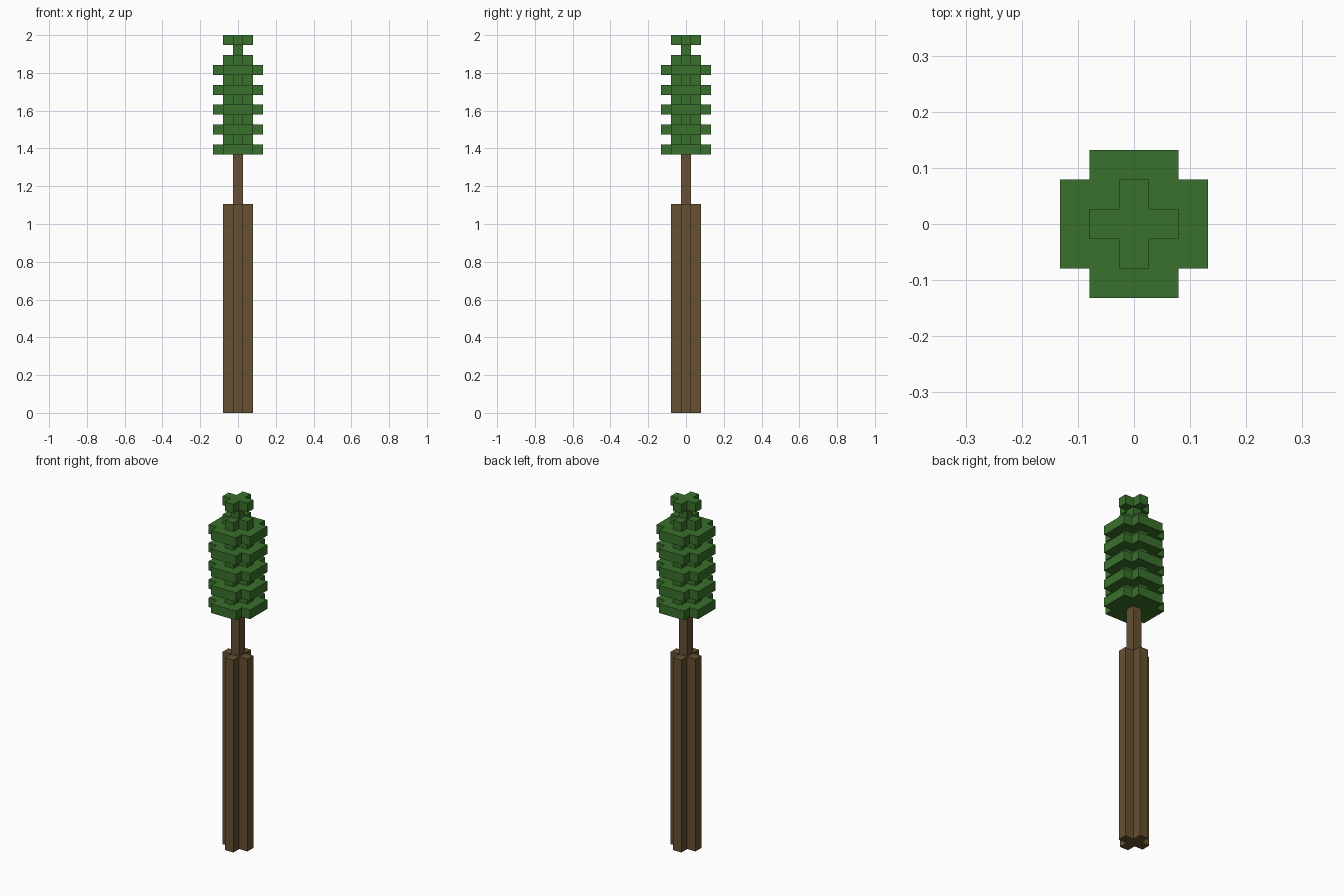
import bpy
import bmesh

cube = bpy.data.objects.get("Cube")
if cube:
    bpy.data.objects.remove(cube, do_unlink=True)

U = 2 / 38  # edge of one block; the tree is 38 blocks tall


def material(name, rgb):
    mat = bpy.data.materials.new(name)
    mat.use_nodes = True
    color = (*rgb, 1)
    mat.diffuse_color = color
    mat.node_tree.nodes["Principled BSDF"].inputs["Base Color"].default_value = color
    return mat


bark = material("bark brown", (0.133, 0.082, 0.032))
leaf = material("leaf green", (0.042, 0.162, 0.025))


def outline(arm, notch):
    """Square of half-width arm, with its corners notched in to make a plus."""
    if arm == notch:
        return [(arm, -arm), (arm, arm), (-arm, arm), (-arm, -arm)]
    points = []
    x, y = 1, 0
    for _ in range(4):
        # one arm end plus the inner corner that follows it
        for along, side in ((arm, -notch), (arm, notch), (notch, notch)):
            points.append((along * x - side * y, along * y + side * x))
        x, y = -y, x
    return points


def prism(name, arm, notch, start, height, mat):
    """Extrude the outline upward; all sizes are in blocks."""
    bm = bmesh.new()
    base = bm.faces.new([bm.verts.new((x * U, y * U, start * U))
                         for x, y in outline(arm, notch)])
    top = bmesh.ops.extrude_face_region(bm, geom=[base], use_keep_orig=True)
    moved = [v for v in top["geom"] if isinstance(v, bmesh.types.BMVert)]
    bmesh.ops.translate(bm, verts=moved, vec=(0, 0, height * U))
    bmesh.ops.recalc_face_normals(bm, faces=bm.faces)
    mesh = bpy.data.meshes.new(name)
    bm.to_mesh(mesh)
    bm.free()
    mesh.materials.append(mat)
    obj = bpy.data.objects.new(name, mesh)
    bpy.context.collection.objects.link(obj)


# Trunk: thick plus-shaped base, then a bare single-block column
prism("trunk_base", 1.5, 0.5, 0, 21, bark)
prism("trunk_column", 0.5, 0.5, 21, 5, bark)

# Crown: wide leaf tiers alternating with narrow plus-shaped ones
for tier in range(5):
    level = 26 + 2 * tier
    prism(f"wide_leaf_tier_{tier + 1}", 2.5, 1.5, level, 1, leaf)
    prism(f"narrow_leaf_tier_{tier + 1}", 1.5, 0.5, level + 1, 1, leaf)

# Tip: single block with a small plus on top
prism("tip_stem", 0.5, 0.5, 36, 1, leaf)
prism("tip_cap", 1.5, 0.5, 37, 1, leaf)
